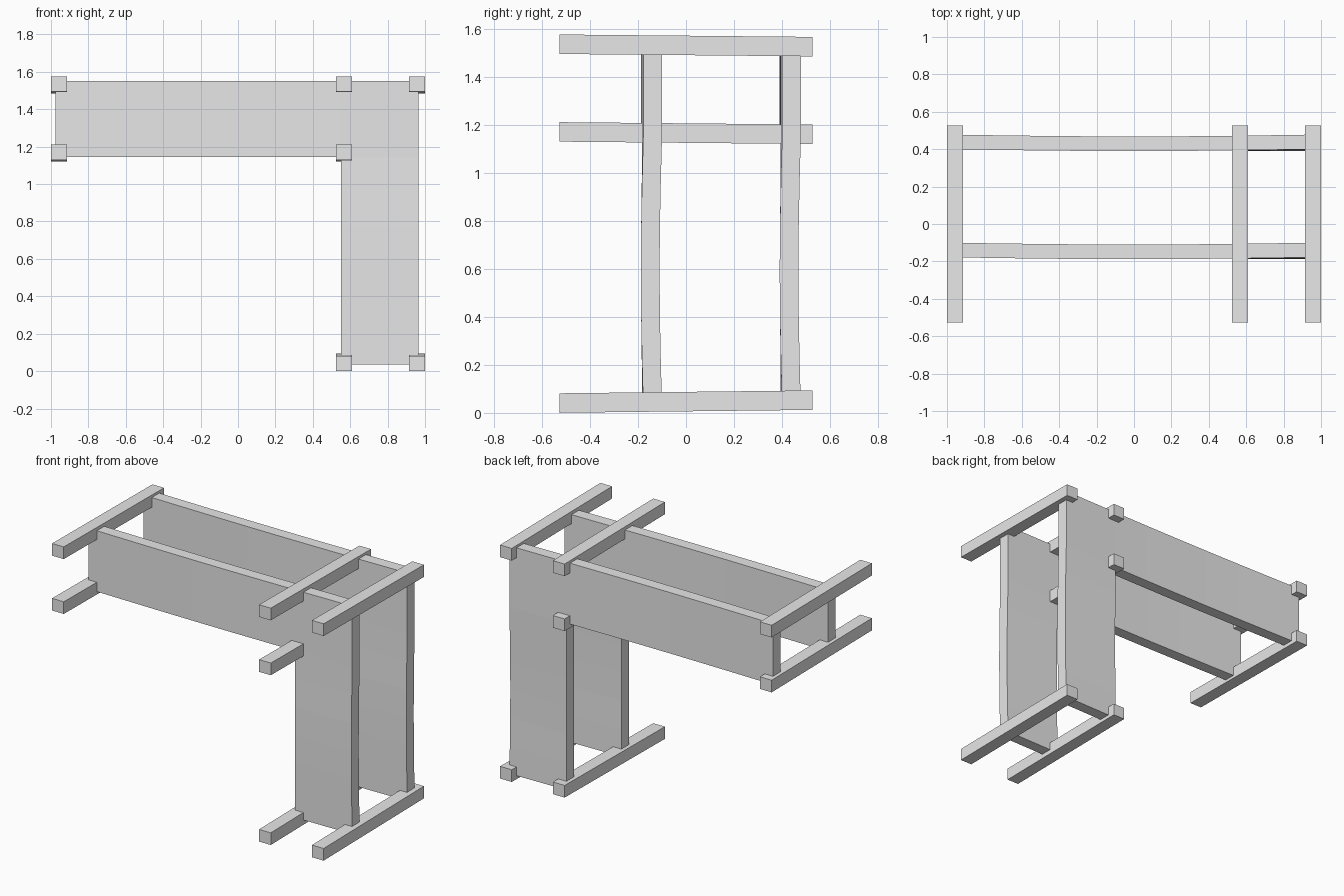
import bpy
import bmesh
import math

cube = bpy.data.objects.get("Cube")
if cube:
    bpy.data.objects.remove(cube, do_unlink=True)

grey = bpy.data.materials.new("light_grey")
grey.use_nodes = True
grey.diffuse_color = (0.8, 0.8, 0.8, 1)
grey.node_tree.nodes["Principled BSDF"].inputs["Base Color"].default_value = (0.8, 0.8, 0.8, 1)


def add_object(name, bm):
    bmesh.ops.recalc_face_normals(bm, faces=bm.faces)
    mesh = bpy.data.meshes.new(name)
    bm.to_mesh(mesh)
    bm.free()
    mesh.materials.append(grey)
    obj = bpy.data.objects.new(name, mesh)
    bpy.context.collection.objects.link(obj)
    return obj


def rail(name, x, z, tilt):
    """Square bar running front to back, rising by tilt towards the back."""
    bm = bmesh.new()
    bmesh.ops.create_cube(bm, size=1)
    for v in bm.verts:
        side = v.co.y * 2
        v.co = (x + v.co.x * 0.086, side * 0.527, z + v.co.z * 0.081 + side * tilt)
    add_object(name, bm)


LEFT, RIGHT, LEG = -0.975, 0.965, 0.55
BOTTOM, TOP, ARM = 0.035, 1.55, 1.145


def bow(x, z):
    """Slight forward bulge along the arm and down the leg."""
    along_arm = max(0, math.sin(math.pi * (x - LEFT) / (RIGHT - LEFT)))
    if x >= LEG:
        along_arm = 0
    down_leg = math.sin(math.pi * (z - BOTTOM) / (ARM - BOTTOM)) if z < ARM else 0
    return -0.01 * max(along_arm, down_leg)


def panel(name, y):
    """L-shaped board made of grid cells, thickened front to back."""
    xs = [LEFT + (LEG - LEFT) * i / 6 for i in range(7)] + [RIGHT]
    zs = [BOTTOM + (ARM - BOTTOM) * i / 6 for i in range(7)] + [TOP]
    bm = bmesh.new()
    grid = {}

    def vert(i, j):
        if (i, j) not in grid:
            grid[i, j] = bm.verts.new((xs[i], y + bow(xs[i], zs[j]), zs[j]))
        return grid[i, j]

    for i in range(7):
        for j in range(7):
            if i == 6 or j == 6:
                bm.faces.new((vert(i, j), vert(i + 1, j), vert(i + 1, j + 1), vert(i, j + 1)))
    sheet = bm.faces[:]
    back = bmesh.ops.extrude_face_region(bm, geom=sheet, use_keep_orig=True)["geom"]
    bmesh.ops.translate(bm, vec=(0, 0.078, 0),
                        verts=[g for g in back if isinstance(g, bmesh.types.BMVert)])
    add_object(name, bm)


# Two L-shaped boards
panel("front_panel", -0.178)
panel("back_panel", 0.4)

# Cross rails at the corners of the boards
END, INNER, OUTER = -0.956, 0.567, 0.956
for label, z, tilt, columns in (
    ("top", 1.53, -0.005, (END, INNER, OUTER)),
    ("middle", 1.165, -0.005, (END, INNER)),
    ("bottom", 0.047, 0.006, (INNER, OUTER)),
):
    for x in columns:
        place = {END: "end", INNER: "inner", OUTER: "outer"}[x]
        rail(f"{label}_{place}_rail", x, z, tilt)
